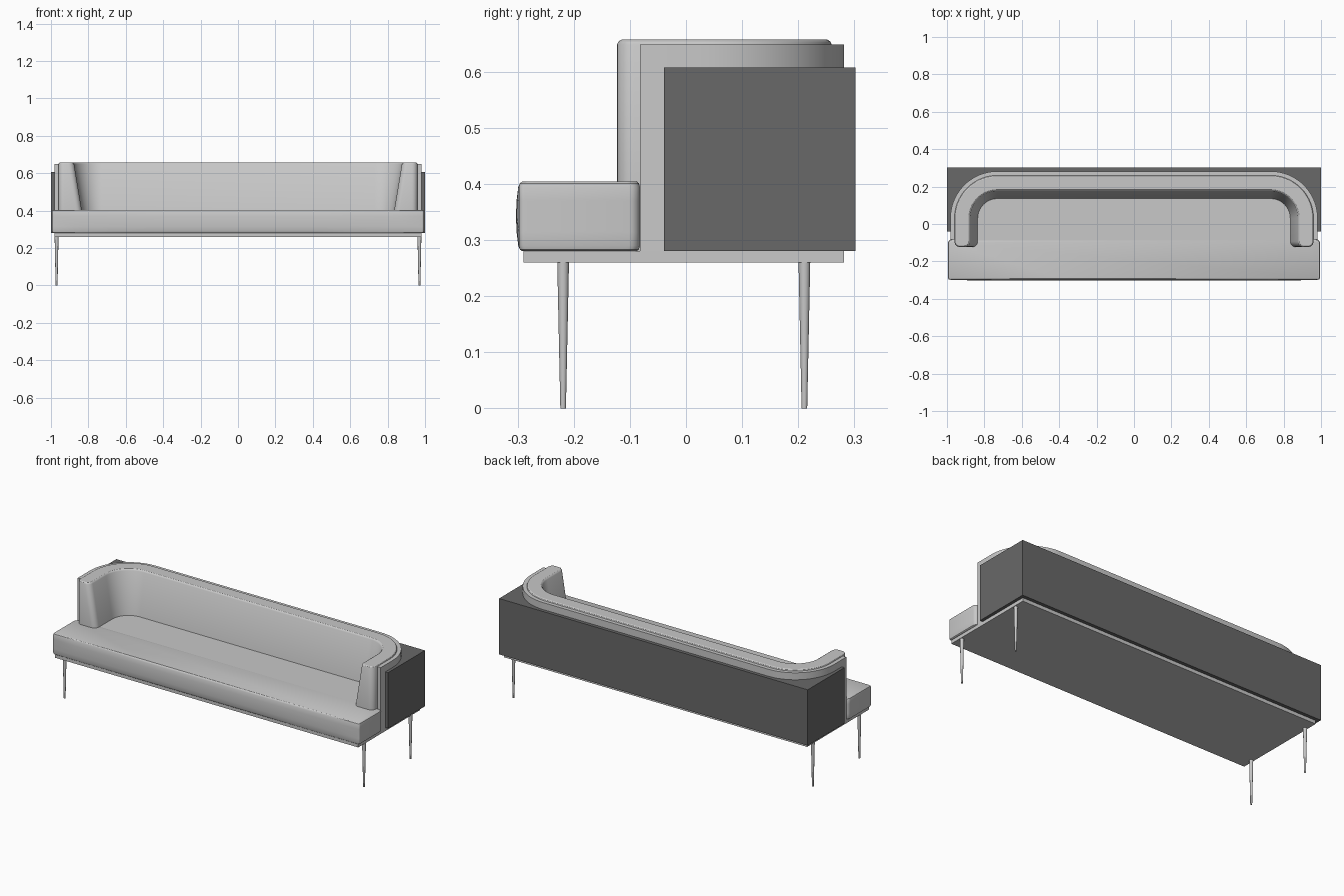
import bpy, bmesh, math

if "Cube" in bpy.data.objects:
    bpy.data.objects.remove(bpy.data.objects["Cube"], do_unlink=True)


def material(name, value):
    m = bpy.data.materials.new(name)
    m.use_nodes = True
    colour = (value, value, value, 1)
    m.diffuse_color = colour
    m.node_tree.nodes["Principled BSDF"].inputs["Base Color"].default_value = colour
    return m


LIGHT = material("light grey", 0.58)
DARK = material("dark grey", 0.14)
CX, CY = 0.73, 0.03          # centre of the rounded back corners


def arc(cx, cy, r, start, end, n):
    angles = [math.radians(start + (end - start) * i / n) for i in range(n + 1)]
    return [(cx + r * math.cos(a), cy + r * math.sin(a)) for a in angles]


def mirrored(half):
    """Close a right-hand half outline with its mirror image."""
    return half + [(-x, y) for x, y in reversed(half)]


def u_outline(outer, inner, end_y, fillet):
    """U-shaped plan with rounded back corners and filleted arm ends."""
    half = arc(CX, CY, outer, 90, 0, 20)
    half += arc(CX + outer - fillet, end_y + fillet, fillet, 0, -90, 6)
    half += arc(CX + inner + fillet, end_y + fillet, fillet, -90, -180, 6)
    half += arc(CX, CY, inner, 0, 90, 20)
    return mirrored(half)


def loft(name, rings, mat, smooth=True):
    """Join plan outlines given as (z, points) and cap both ends."""
    bm = bmesh.new()
    loops = [[bm.verts.new((x, y, z)) for x, y in pts] for z, pts in rings]
    for low, high in zip(loops, loops[1:]):
        for i in range(len(low)):
            j = (i + 1) % len(low)
            bm.faces.new((low[i], low[j], high[j], high[i]))
    bm.faces.new(loops[0][::-1])
    bm.faces.new(loops[-1])
    bmesh.ops.recalc_face_normals(bm, faces=bm.faces)
    mesh = bpy.data.meshes.new(name)
    bm.to_mesh(mesh)
    bm.free()
    mesh.materials.append(mat)
    ob = bpy.data.objects.new(name, mesh)
    bpy.context.collection.objects.link(ob)
    if smooth:
        bpy.ops.object.select_all(action='DESELECT')
        ob.select_set(True)
        bpy.context.view_layer.objects.active = ob
        bpy.ops.object.shade_smooth_by_angle(angle=math.radians(30))
    return ob


# Base slab
slab = mirrored([(0.982, 0.282), (0.982, -0.29)])
loft("base", [(0.26, slab), (0.28, slab)], LIGHT, False)

# Square outer casing, hollowed to follow the curved back
casing = mirrored([(1, 0.302), (1, -0.039), (0.98, -0.039)] + arc(CX, CY, 0.25, 0, 90, 20))
loft("outer_casing", [(0.28, casing), (0.607, casing)], DARK)

# Thin curved shell behind the cushion
shell = u_outline(0.252, 0.226, -0.082, 0.001)
loft("back_shell", [(0.28, shell), (0.648, shell)], LIGHT)

# Wraparound back cushion: inner face leans outwards, top edge is softened
cushion = []
for z, inner, inset in [(0.395, 0.104, 0), (0.648, 0.146, 0),
                        (0.654, 0.147, 0.003), (0.657, 0.147, 0.008)]:
    cushion.append((z, u_outline(0.23 - inset, inner + inset, -0.123 + inset, 0.03 - inset)))
loft("back_cushion", cushion, LIGHT)


# Seat cushion: wide front part, narrower part inside the shell, bulging front
def seat_outline(inset, bulge):
    x, back, front = 0.994 - inset, -0.082 - inset, -0.298 + inset
    half = [(0.9, 0.17), (0.9, back)]
    half += arc(x - 0.02, back - 0.02, 0.02, 90, 0, 4)
    half += arc(x - 0.01, front + 0.01, 0.01, 0, -90, 4)
    half += [(0.85, front - bulge * 0.8), (0.4, front - bulge)]
    return mirrored(half)


seat = [(z, seat_outline(inset, bulge)) for z, inset, bulge in [
    (0.280, 0.006, 0), (0.283, 0.002, 0), (0.29, 0, 0.001), (0.315, 0, 0.004),
    (0.343, 0, 0.005), (0.37, 0, 0.004), (0.394, 0, 0.001), (0.401, 0.002, 0),
    (0.404, 0.006, 0)]]
loft("seat_cushion", seat, LIGHT)

# Tapered round legs
for side, x in (("right", -0.97), ("left", 0.97)):
    for end, y in (("front", -0.219), ("back", 0.211)):
        foot, top = [arc(x, y, r, 0, 337.5, 15) for r in (0.005, 0.0105)]
        loft(f"{end}_{side}_leg", [(0, foot), (0.262, top)], LIGHT)
